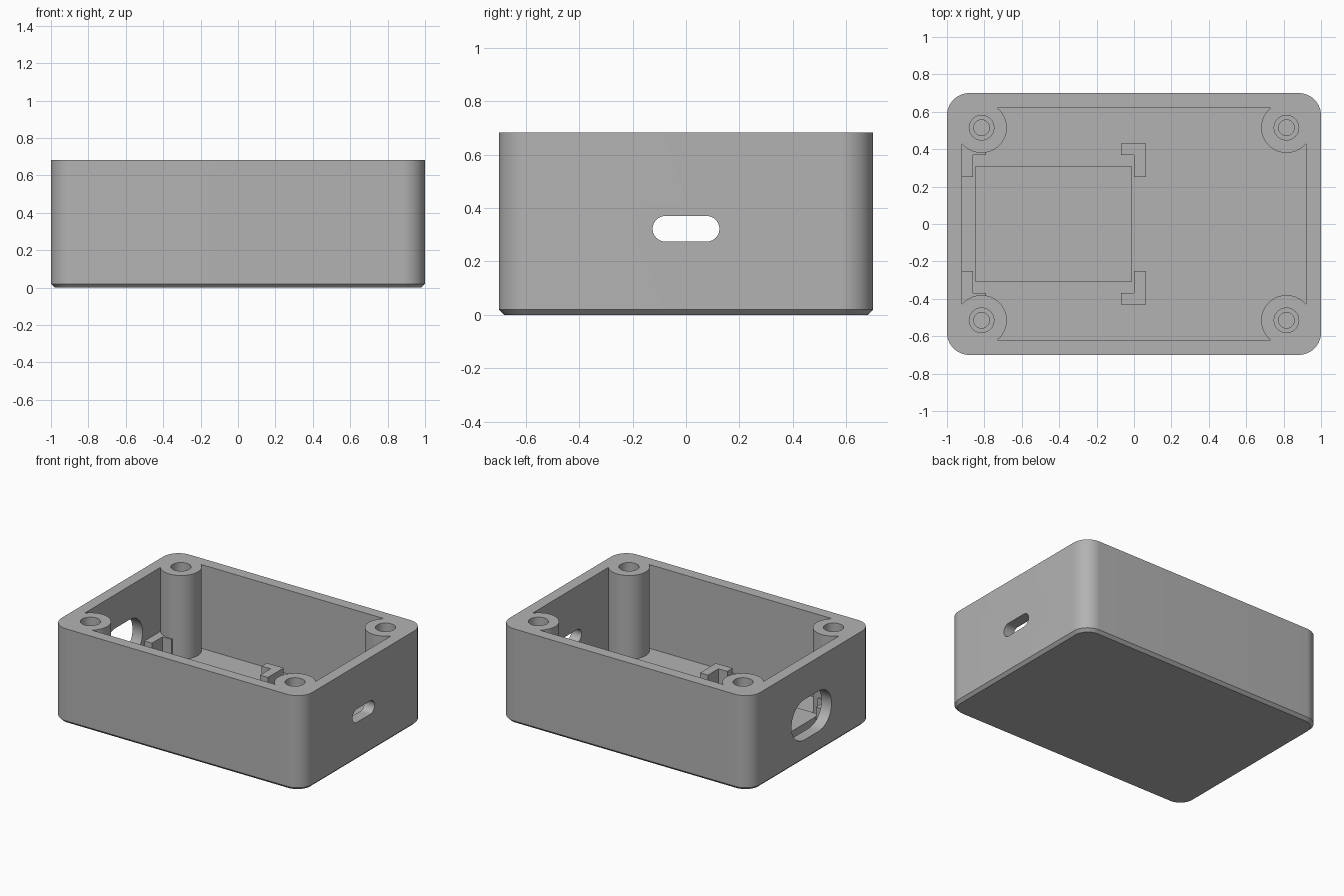
import bpy, bmesh, math
from mathutils import Matrix

if "Cube" in bpy.data.objects:
    bpy.data.objects.remove(bpy.data.objects["Cube"])

HX, HY, H = 1.0, 0.7, 0.683      # outer half sizes and height
WALL, FLOOR = 0.08, 0.08
POST_X, POST_Y, POST_R = 0.815, 0.515, 0.135
QUADRANTS = [(1, 1), (-1, 1), (-1, -1), (1, -1)]

grey = bpy.data.materials.new("plain grey")
grey.use_nodes = True
colour = (0.45, 0.45, 0.45, 1)
grey.diffuse_color = colour
grey.node_tree.nodes["Principled BSDF"].inputs["Base Color"].default_value = colour


def arc(cx, cy, r, a0, a1, n):
    angles = [math.radians(a0 + (a1 - a0) * i / n) for i in range(n + 1)]
    return [(cx + r * math.cos(a), cy + r * math.sin(a)) for a in angles]


def four_corners(corner):
    """Mirror one corner's points into a full closed outline."""
    outline = []
    for i, (sx, sy) in enumerate(QUADRANTS):
        points = corner if i % 2 == 0 else corner[::-1]
        outline += [(sx * x, sy * y) for x, y in points]
    return outline


def rounded_rect(hx, hy, r):
    return four_corners(arc(hx - r, hy - r, r, 0, 90, 16))


def loft(name, layers, matrix=Matrix()):
    """Closed solid through (outline, height) layers."""
    bm = bmesh.new()
    rings = [[bm.verts.new((x, y, z)) for x, y in pts] for pts, z in layers]
    for low, high in zip(rings, rings[1:]):
        for i in range(len(low)):
            j = (i + 1) % len(low)
            bm.faces.new((low[i], low[j], high[j], high[i]))
    bm.faces.new(rings[0][::-1])
    bm.faces.new(rings[-1])
    bmesh.ops.recalc_face_normals(bm, faces=bm.faces)
    bm.transform(matrix)
    mesh = bpy.data.meshes.new(name)
    bm.to_mesh(mesh)
    bm.free()
    mesh.materials.append(grey)
    obj = bpy.data.objects.new(name, mesh)
    bpy.context.collection.objects.link(obj)
    return obj


def activate(obj):
    bpy.ops.object.select_all(action='DESELECT')
    obj.select_set(True)
    bpy.context.view_layer.objects.active = obj


def cut(target, cutter):
    cutter.hide_render = True
    mod = target.modifiers.new("cut", 'BOOLEAN')
    mod.operation, mod.solver, mod.object = 'DIFFERENCE', 'EXACT', cutter
    activate(target)
    bpy.ops.object.modifier_apply(modifier=mod.name)
    bpy.data.objects.remove(cutter)


# Outer shell with a small chamfer round the base
CH = 0.02
case = loft("case_body", [(rounded_rect(HX - CH, HY - CH, 0.12 - CH), 0),
                          (rounded_rect(HX, HY, 0.12), CH),
                          (rounded_rect(HX, HY, 0.12), H)])

# Cavity whose corners curve round the four screw posts
bite = math.degrees(math.asin((HX - WALL - POST_X) / POST_R))
cavity = four_corners(arc(POST_X, POST_Y, POST_R, bite - 90, -180 - bite, 32))
cut(case, loft("cavity_cutter", [(cavity, FLOOR), (cavity, 1)]))

# Stepped screw holes in the posts
for sx, sy in QUADRANTS:
    wide, narrow = [arc(sx * POST_X, sy * POST_Y, r, 0, 348.75, 31) for r in (0.066, 0.042)]
    cut(case, loft("screw_cutter", [(narrow, 0.3), (narrow, 0.53), (wide, 0.53), (wide, 1)]))


# Rounded openings in the end walls
def end_slot(x, z, half_width, r):
    a = half_width - r
    outline = arc(a, 0, r, -90, 90, 20) + arc(-a, 0, r, 90, 270, 20)
    place = Matrix(((0, 0, 1, x), (1, 0, 0, 0), (0, 1, 0, z), (0, 0, 0, 1)))
    cut(case, loft("slot_cutter", [(outline, -0.06), (outline, 0.06)], place))


end_slot(0.96, 0.322, 0.125, 0.048)
end_slot(-0.96, 0.295, 0.228, 0.145)

activate(case)
bpy.ops.object.shade_smooth_by_angle(angle=math.radians(25))

# Raised pad for the circuit board
loft("board_pad", [([(-0.85, -0.307), (-0.01, -0.307), (-0.01, 0.307), (-0.85, 0.307)], z)
                   for z in (FLOOR - 0.01, 0.145)])

# Four L-shaped brackets holding the board corners
for end, ex, board, arm in (("right", -0.925, -0.86, -0.79), ("left", 0.063, 0.0, -0.07)):
    for side, s in (("front", -1), ("back", 1)):
        shape = [(ex, 0.25), (board, 0.25), (board, 0.37), (arm, 0.37), (arm, 0.43), (ex, 0.43)]
        outline = [(x, s * y) for x, y in shape]
        loft(f"bracket_{side}_{end}", [(outline, FLOOR - 0.01), (outline, 0.222)])
